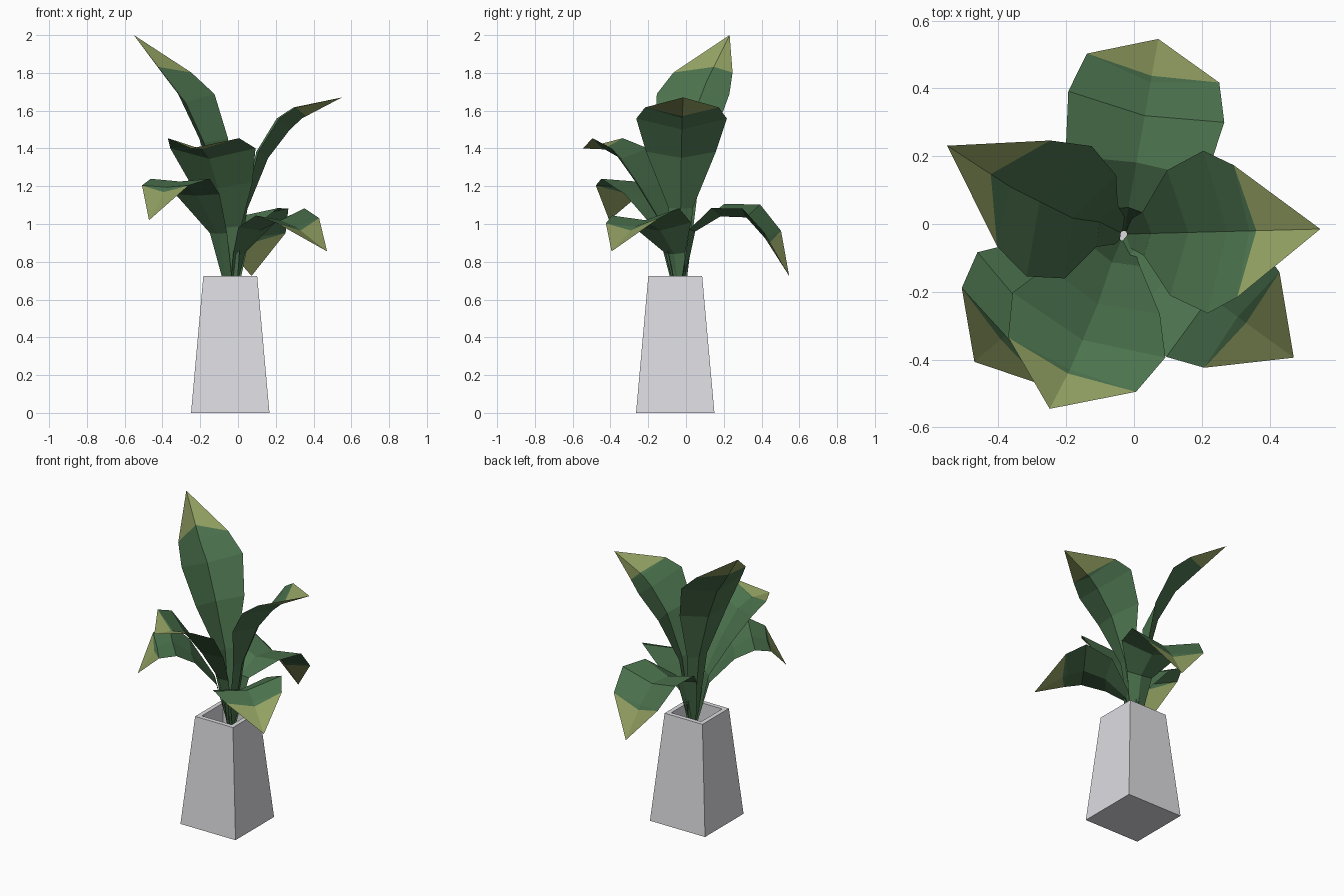
import bpy, bmesh, math
from mathutils import Vector

if "Cube" in bpy.data.objects:
    bpy.data.objects.remove(bpy.data.objects["Cube"])


def srgb(r, g, b):
    f = lambda c: (c / 255 / 12.92) if c < 11 else ((c / 255 + 0.055) / 1.055) ** 2.4
    return (f(r), f(g), f(b), 1)


def material(name, col):
    m = bpy.data.materials.new(name)
    m.diffuse_color = col
    m.use_nodes = True
    m.node_tree.nodes["Principled BSDF"].inputs["Base Color"].default_value = m.diffuse_color
    return m


GREEN = material("leaf green", srgb(75, 114, 77))
TIP = material("leaf tip olive", srgb(146, 160, 98))
GREY = material("pot grey", srgb(221, 220, 225))


def finish(bm, name, mats):
    me = bpy.data.meshes.new(name)
    bm.to_mesh(me)
    bm.free()
    for m in mats:
        me.materials.append(m)
    ob = bpy.data.objects.new(name, me)
    bpy.context.collection.objects.link(ob)
    return ob


# Pot: tapered square block with a hollowed top
def make_pot():
    bm = bmesh.new()
    bmesh.ops.create_cube(bm, size=2)
    for v in bm.verts:
        top = v.co.z > 0
        h = 0.1425 if top else 0.2075
        v.co = Vector((-0.041 + h * v.co.x, -0.057 + h * v.co.y, 0.725 if top else 0))
    bm.normal_update()
    lid = max(bm.faces, key=lambda f: f.calc_center_median().z)
    bmesh.ops.inset_region(bm, faces=[lid], thickness=0.042)
    res = bmesh.ops.extrude_face_region(bm, geom=[lid])
    if lid.is_valid:
        bmesh.ops.delete(bm, geom=[lid], context='FACES_ONLY')
    for v in [g for g in res['geom'] if isinstance(g, bmesh.types.BMVert)]:
        v.co.z -= 0.16
    bmesh.ops.recalc_face_normals(bm, faces=bm.faces)
    finish(bm, "pot", [GREY])


# Leaf: V-folded strip along a spine of (distance out, height, half width), ending in a pointed tip
def make_leaf(name, azimuth, fold, spine, tip, roll=0, shift=0, green=0.15):
    a = math.radians(azimuth)
    out = Vector((math.cos(a), math.sin(a), 0))
    side = Vector((-math.sin(a), math.cos(a), 0))
    base = Vector((-0.03, -0.03, 0))
    up = Vector((0, 0, 1))
    pts = [base + out * r + up * z + side * (shift if i > 1 else 0) for i, (r, z, w) in enumerate(spine)]
    end = base + out * tip[0] + up * tip[1]
    path = pts + [end]
    bm = bmesh.new()
    rows = []
    for i, p in enumerate(pts):
        t = (path[i + 1] - p).normalized()
        if i:
            t = (t + (p - path[i - 1]).normalized()).normalized()
        n = t.cross(side)
        w = spine[i][2]
        s = side * math.cos(math.radians(roll)) + n * math.sin(math.radians(roll))
        rows.append([bm.verts.new(q) for q in (p + s * w + n * fold * w, p, p - s * w + n * fold * w)])
    for lo, hi in zip(rows, rows[1:]):
        for k in (0, 1):
            bm.faces.new((lo[k], hi[k], hi[k + 1], lo[k + 1]))
    # green runs a little way into the tip along the midrib
    l, m, r = rows[-1]
    mid = bm.verts.new(m.co.lerp(end, green))
    e = bm.verts.new(end)
    bm.faces.new((l, mid, m))
    bm.faces.new((m, mid, r))
    for f in (bm.faces.new((l, e, mid)), bm.faces.new((mid, e, r))):
        f.material_index = 1
    bmesh.ops.recalc_face_normals(bm, faces=bm.faces)
    if sum((f.normal.z * f.calc_area() for f in bm.faces)) < 0:
        bmesh.ops.reverse_faces(bm, faces=bm.faces)
    finish(bm, name, [GREEN, TIP])


make_pot()
make_leaf("tall_leaf", 153.4, 0.36,
          [(.01, .64, .03), (.08, 1.13, .07), (.155, 1.43, .17), (.265, 1.645, .215), (.365, 1.76, .175)],
          (.583, 2.0), shift=.025, green=.3)
make_leaf("right_leaf", 1.5, 0.36,
          [(.01, .64, .03), (.08, 1.08, .065), (.19, 1.35, .185), (.305, 1.50, .24), (.37, 1.56, .195)], (.58, 1.67),
          green=.1)
make_leaf("front_leaf", 247, 0.3,
          [(.02, .64, .03), (.09, .98, .08), (.22, 1.19, .18), (.335, 1.345, .245), (.43, 1.395, .205)], (.56, 1.40),
          shift=.01, green=.1)
make_leaf("front_left_leaf", 220.5, 0.06,
          [(.02, .64, .03), (.1, .95, .07), (.25, 1.15, .18), (.365, 1.225, .24), (.46, 1.195, .19)], (.58, 1.02))
make_leaf("front_right_leaf", -36, 0.2,
          [(.01, .64, .03), (.055, .84, .06), (.18, .965, .18), (.315, 1.02, .22), (.415, .985, .18)], (.62, .855), 5)
make_leaf("back_leaf", 80, 0.27,
          [(.01, .64, .03), (.08, .96, .09), (.215, 1.04, .21), (.355, 1.035, .235), (.455, .925, .2)], (.585, .725), 3)
